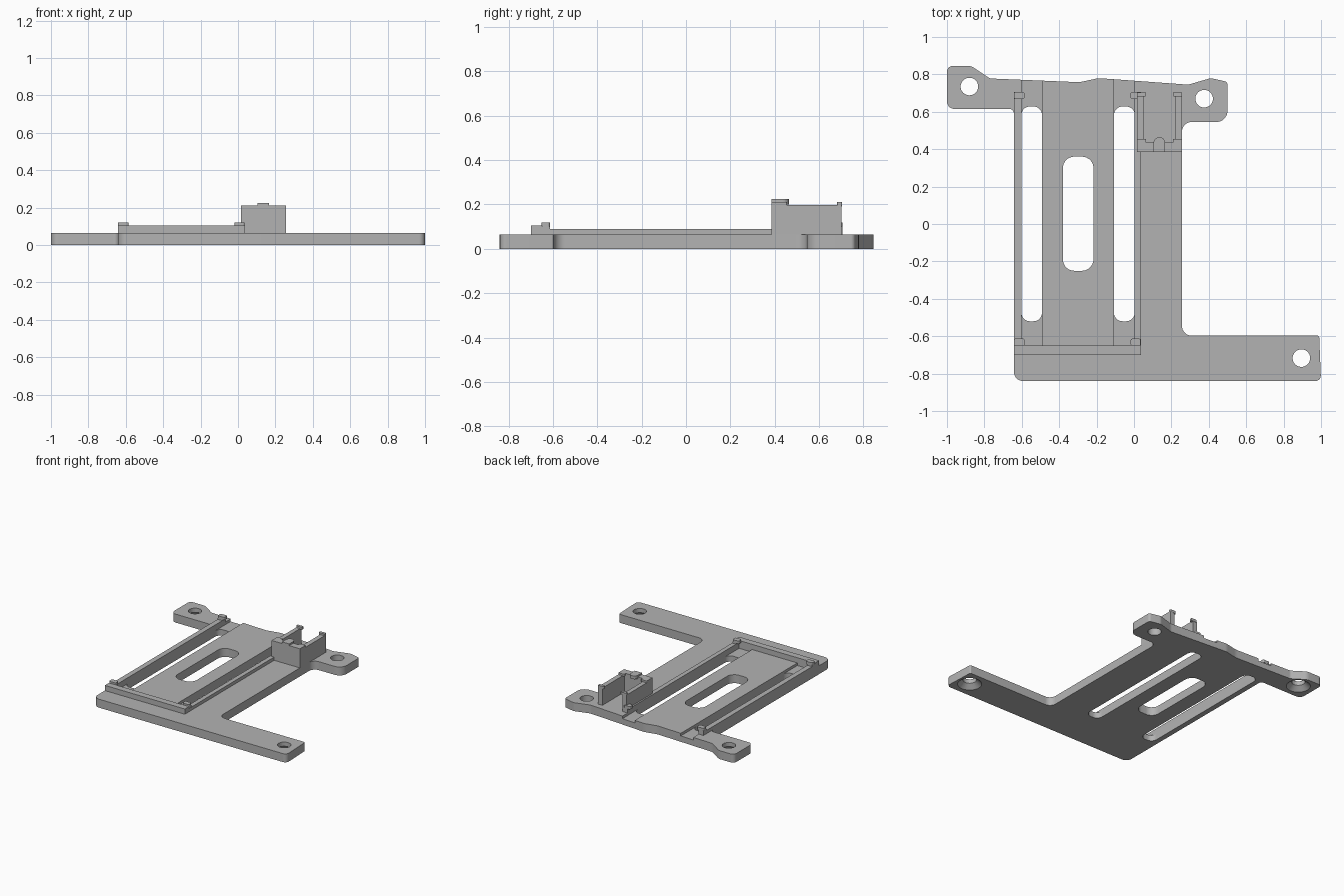
import bpy, bmesh, math
from mathutils import Vector

cube = bpy.data.objects.get("Cube")
if cube:
    bpy.data.objects.remove(cube, do_unlink=True)

grey = bpy.data.materials.new("plain grey")
grey.use_nodes = True
grey.diffuse_color = (0.45, 0.45, 0.45, 1)
grey.node_tree.nodes["Principled BSDF"].inputs["Base Color"].default_value = grey.diffuse_color

TOP = 0.065      # plate thickness
RECESS = 0.045   # floor of the side channels


def fillet(corners, steps=7):
    """Turn (x, y, radius) corners into a rounded outline."""
    out = []
    for i, (x, y, r) in enumerate(corners):
        p = Vector((x, y))
        if r == 0:
            out.append(p)
            continue
        u = (Vector(corners[i - 1][:2]) - p).normalized()
        v = (Vector(corners[(i + 1) % len(corners)][:2]) - p).normalized()
        half = u.angle(v) / 2
        centre = p + (u + v).normalized() * r / math.sin(half)
        a = p + u * r / math.tan(half) - centre
        b = p + v * r / math.tan(half) - centre
        out += [centre + a.lerp(b, k / steps).normalized() * r for k in range(steps + 1)]
    return out


def make_object(name, bm):
    bmesh.ops.recalc_face_normals(bm, faces=bm.faces)
    mesh = bpy.data.meshes.new(name)
    bm.to_mesh(mesh)
    bm.free()
    mesh.materials.append(grey)
    ob = bpy.data.objects.new(name, mesh)
    bpy.context.collection.objects.link(ob)
    return ob


def prism(name, outline, z0, z1):
    bm = bmesh.new()
    base = bm.faces.new([bm.verts.new((p[0], p[1], z0)) for p in outline])
    top = bmesh.ops.extrude_face_region(bm, geom=[base])["geom"]
    verts = [g for g in top if isinstance(g, bmesh.types.BMVert)]
    bmesh.ops.translate(bm, verts=verts, vec=(0, 0, z1 - z0))
    return make_object(name, bm)


def box(name, x0, x1, y0, y1, z0, z1, r=0):
    return prism(name, fillet([(x0, y0, r), (x1, y0, r), (x1, y1, r), (x0, y1, r)]), z0, z1)


def cone(name, x, y, r0, r1, z0, z1):
    bm = bmesh.new()
    bmesh.ops.create_cone(bm, cap_ends=True, segments=32, radius1=r0, radius2=r1, depth=z1 - z0)
    bmesh.ops.translate(bm, verts=bm.verts, vec=(x, y, (z0 + z1) / 2))
    return make_object(name, bm)


# Base plate with two rear ears and a front arm
plate = prism("base_plate", fillet([
    (-1, 0.615, 0.04), (-1, 0.845, 0.03), (-0.87, 0.845, 0.06), (-0.77, 0.778, 0.03),
    (-0.29, 0.758, 0.15), (-0.19, 0.78, 0.1), (0.29, 0.745, 0.06), (0.41, 0.78, 0.04),
    (0.5, 0.76, 0.02), (0.5, 0.545, 0.06), (0.257, 0.545, 0.05), (0.257, -0.597, 0.05),
    (0.99, -0.597, 0.01), (1, -0.84, 0.03), (-0.642, -0.84, 0.05), (-0.642, 0.615, 0.025),
]), 0, TOP)

# Cutters: side channels, long slots, middle slot, screw holes
cutters = []
for side, x0, x1 in (("right", -0.602, -0.492), ("left", -0.107, 0.004)):
    cutters.append(box(side + "_channel_cutter", x0, x1, -0.65, 0.9, RECESS, 0.2))
    cutters.append(box(side + "_slot_cutter", x0, x1, -0.52, 0.628, -0.1, 0.2, 0.045))
cutters.append(box("middle_slot_cutter", -0.38, -0.217, -0.25, 0.36, -0.1, 0.2, 0.06))
for i, (x, y, sunk) in enumerate(((-0.88, 0.735, True), (0.375, 0.67, False), (0.895, -0.717, True))):
    cutters.append(cone("screw_hole_cutter_%d" % i, x, y, 0.047, 0.047, -0.1, 0.2))
    if sunk:
        cutters.append(cone("countersink_cutter_%d" % i, x, y, 0.09, 0.045, -0.005, 0.035))

for c in cutters:
    mod = plate.modifiers.new(c.name, "BOOLEAN")
    mod.operation = "DIFFERENCE"
    mod.solver = "EXACT"
    mod.object = c
bpy.context.view_layer.objects.active = plate
plate.select_set(True)
for mod in list(plate.modifiers):
    bpy.ops.object.modifier_apply(modifier=mod.name)
for c in cutters:
    bpy.data.objects.remove(c, do_unlink=True)
bpy.ops.object.shade_smooth_by_angle(angle=math.radians(30))

# Guide rails and front stop bar
LOW = TOP - 0.005
box("right_rail", -0.642, -0.602, -0.65, 0.705, LOW, 0.09)
box("left_rail", 0.004, 0.038, -0.65, 0.705, LOW, 0.09)
box("front_stop_bar", -0.642, 0.038, -0.7, -0.65, LOW, 0.105)

# Small clips overhanging the rail ends
for side, x0, x1 in (("right", -0.642, -0.585), ("left", -0.018, 0.036)):
    for end, y in (("front", -0.632), ("rear", 0.687)):
        box("%s_%s_clip_post" % (side, end), max(x0, -0.642 if side == "right" else 0.004),
            min(x1, -0.602 if side == "right" else 0.036), y - 0.018, y + 0.018, 0.085, 0.1)
        box("%s_%s_clip" % (side, end), x0, x1, y - 0.019, y + 0.019, 0.097, 0.119, 0.01)

# Upright holder, open at the rear
box("holder_front_wall", 0.016, 0.257, 0.385, 0.435, LOW, 0.212)
for side, x0, x1, c0, c1 in (("right", 0.016, 0.05, 0.016, 0.065), ("left", 0.22, 0.257, 0.208, 0.257)):
    box("holder_%s_wall" % side, x0, x1, 0.43, 0.702, LOW, 0.198)
    box("holder_%s_rear_clip" % side, c0, c1, 0.682, 0.704, 0.192, 0.212, 0.006)
    box("holder_%s_front_clip" % side, c0, c1, 0.43, 0.455, 0.196, 0.212, 0.006)

# Rounded tab in the middle of the holder front
prism("holder_middle_tab", fillet([(0.105, 0.385, 0), (0.166, 0.385, 0),
                                   (0.166, 0.464, 0.029), (0.105, 0.464, 0.029)]), 0.2, 0.225)
